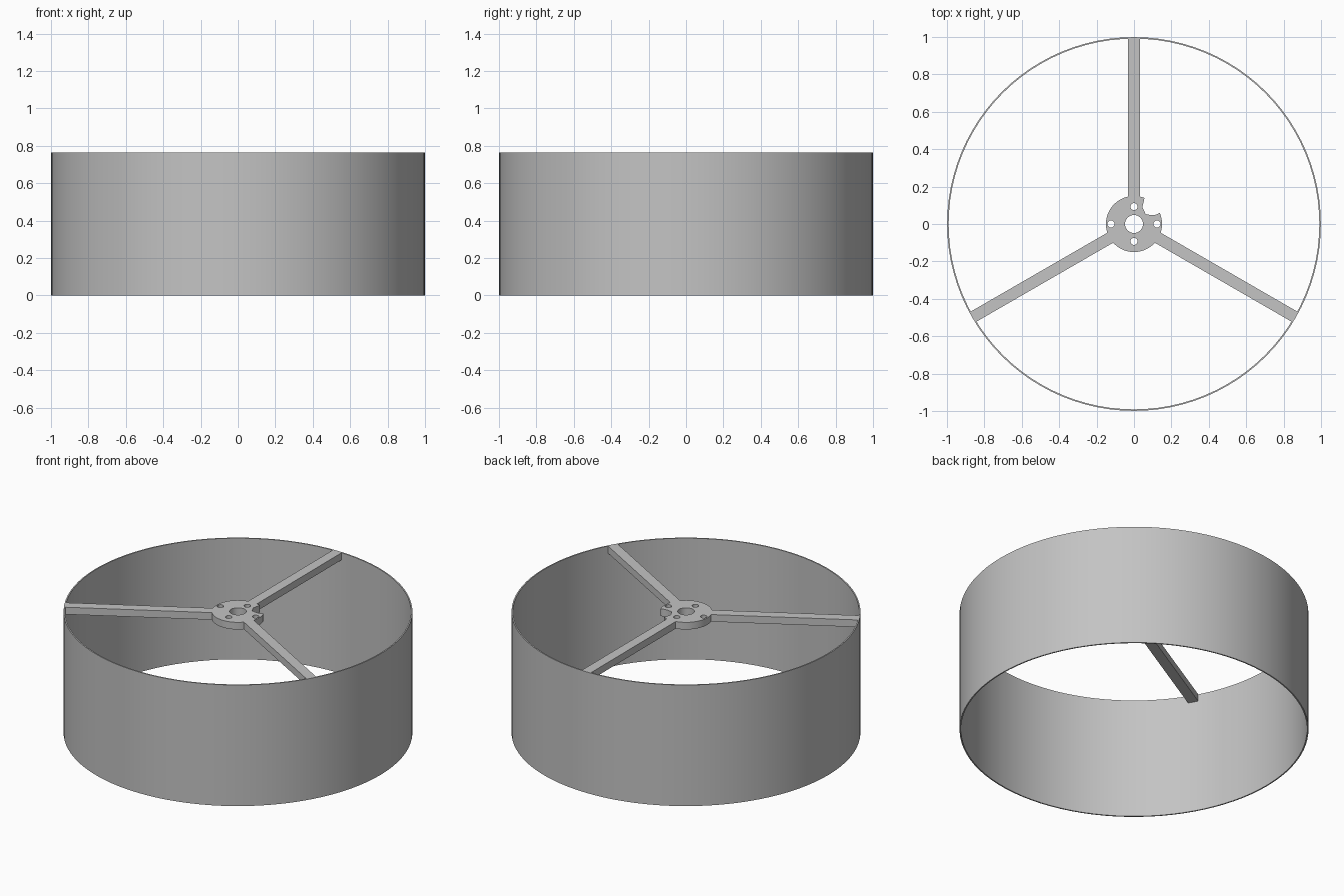
import bpy
import bmesh
from math import cos, sin, pi, radians
from mathutils import Matrix

cube = bpy.data.objects.get("Cube")
if cube:
    bpy.data.objects.remove(cube, do_unlink=True)

HEIGHT = 0.765
DEPTH = 0.045          # thickness of hub and arms
RADIUS = 0.999
WALL = 0.008

grey = bpy.data.materials.new("plain grey")
grey.use_nodes = True
grey.diffuse_color = (0.55, 0.55, 0.55, 1)
grey.node_tree.nodes["Principled BSDF"].inputs["Base Color"].default_value = grey.diffuse_color


def add_object(name, mesh):
    obj = bpy.data.objects.new(name, mesh)
    mesh.materials.clear()
    mesh.materials.append(grey)
    bpy.context.scene.collection.objects.link(obj)
    return obj


def arc(radius, start=0, end=360, steps=32, x=0, y=0):
    angles = [radians(start + (end - start) * i / steps) for i in range(steps)]
    return [(x + radius * cos(a), y + radius * sin(a)) for a in angles]


def plate(name, outlines, depth, top):
    """Extrude a flat outline; later outlines become holes."""
    curve = bpy.data.curves.new(name + " profile", "CURVE")
    curve.dimensions = "2D"
    curve.fill_mode = "BOTH"
    curve.extrude = depth / 2
    for points in outlines:
        spline = curve.splines.new("POLY")
        spline.points.add(len(points) - 1)
        for p, (x, y) in zip(spline.points, points):
            p.co = (x, y, 0, 1)
        spline.use_cyclic_u = True
    temp = bpy.data.objects.new(name + " helper", curve)
    bpy.context.scene.collection.objects.link(temp)
    graph = bpy.context.evaluated_depsgraph_get()
    mesh = bpy.data.meshes.new_from_object(temp.evaluated_get(graph))
    bpy.data.objects.remove(temp, do_unlink=True)
    mesh.transform(Matrix.Translation((0, 0, top - depth / 2)))
    return add_object(name, mesh)


# Thin outer ring, open above and below
plate("outer_ring", [arc(RADIUS, steps=96), arc(RADIUS - WALL, steps=96)], HEIGHT, HEIGHT)

# Hub disc with a bite out of its rim, a shaft hole and four screw holes
bite = [(0.138, 0.059), (0.12, 0.05), (0.095, 0.047), (0.062, 0.053),
        (0.045, 0.09), (0.052, 0.12)]
rim = arc(0.15, 68, 383, 48) + bite
holes = [arc(0.048)]
for x, y in ((0.123, 0), (-0.123, 0), (0, 0.093), (0, -0.093)):
    holes.append(arc(0.019, steps=20, x=x, y=y))
plate("hub", [rim] + holes, DEPTH, HEIGHT)

# Three straight arms, flush with the top of the ring
INNER, OUTER, WIDTH = 0.135, 0.9975, 0.062
for i, name in enumerate(("back_arm", "right_arm", "left_arm")):
    bm = bmesh.new()
    bmesh.ops.create_cube(bm, size=1)
    place = (Matrix.Rotation(pi / 2 + i * 2 * pi / 3, 4, "Z")
             @ Matrix.Translation(((INNER + OUTER) / 2, 0, HEIGHT - DEPTH / 2))
             @ Matrix.Diagonal((OUTER - INNER, WIDTH, DEPTH, 1)))
    bmesh.ops.transform(bm, matrix=place, verts=bm.verts)
    mesh = bpy.data.meshes.new(name)
    bm.to_mesh(mesh)
    bm.free()
    add_object(name, mesh)
